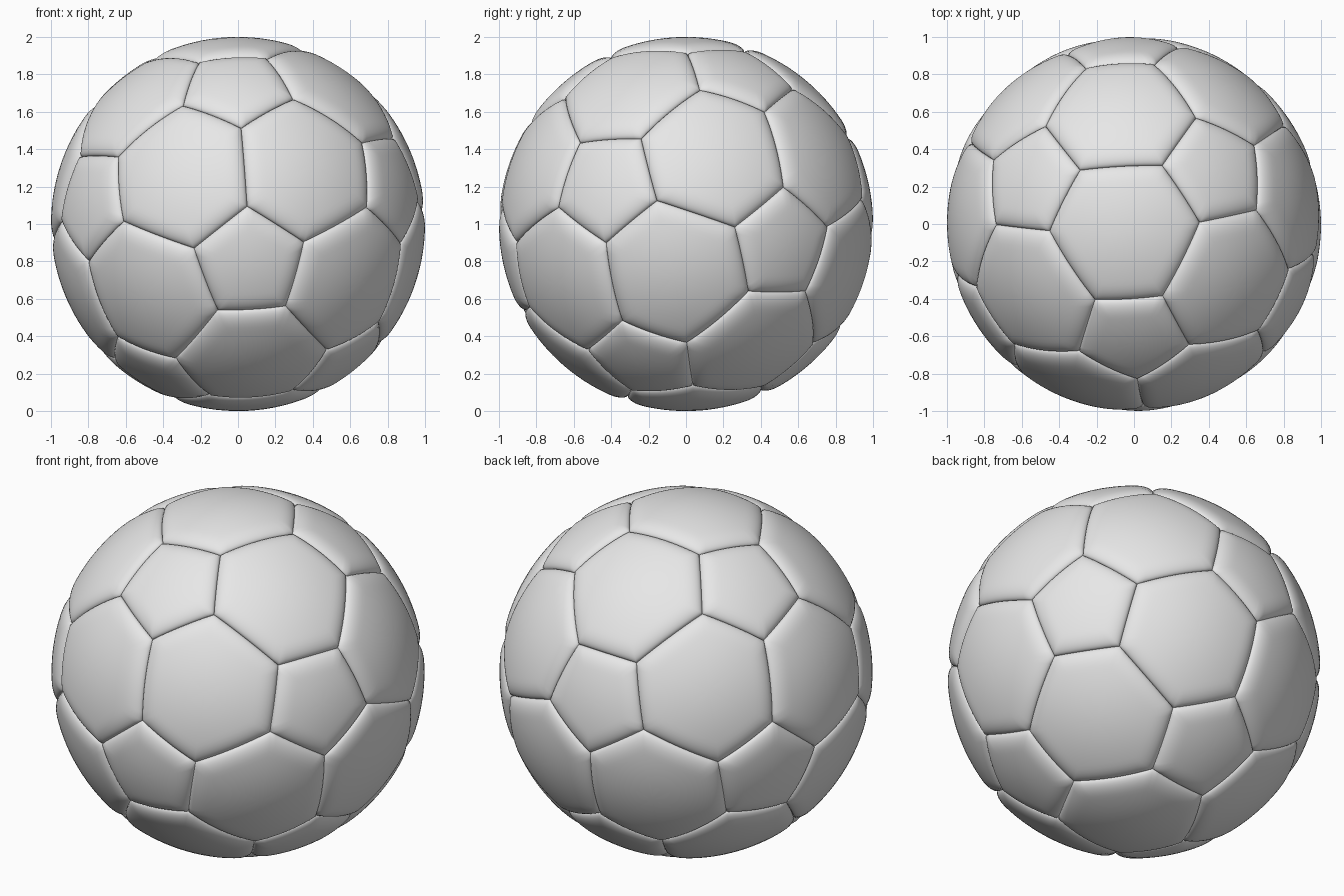
import bpy, bmesh, math
from itertools import combinations
from mathutils import Vector, Matrix

RINGS, SEGMENTS = 16, 10       # panel grid: towards the seam, along each seam
SEAM_DEPTH, SEAM_WIDTH = 0.035, 0.10
CORNER = 0.293                 # where the corners cut each icosahedron edge

cube = bpy.data.objects.get("Cube")
if cube:
    bpy.data.objects.remove(cube, do_unlink=True)

grey = bpy.data.materials.new("light_grey")
grey.use_nodes = True
grey.diffuse_color = (0.8, 0.8, 0.8, 1)
grey.node_tree.nodes["Principled BSDF"].inputs["Base Color"].default_value = (0.8, 0.8, 0.8, 1)

# Tilt of the ball
ax = Vector((0.232, 0.748, 0.622)).normalized()
ay = Vector((0.835, 0.189, -0.517))
ay = (ay - ax * ay.dot(ax)).normalized()
tilt = Matrix((ax, ay, ax.cross(ay))).transposed()

# Icosahedron directions: each one is the middle of a pentagon
phi = (1 + math.sqrt(5)) / 2
poles = []
for a in (-1, 1):
    for b in (-phi, phi):
        for p in ((0, a, b), (a, b, 0), (b, 0, a)):
            poles.append((tilt @ Vector(p)).normalized())


def adjacent(p, q):
    return 0.3 < p.dot(q) < 0.6


def ordered(centre, corners):
    """Sort corners counter-clockwise around the outward centre direction."""
    u = centre.orthogonal().normalized()
    v = centre.cross(u)
    return sorted(corners, key=lambda c: math.atan2(c.dot(v), c.dot(u)))


def add_panel(bm, centre, corners):
    """One padded panel on the sphere that dips into its seams."""
    corners = ordered(centre, corners)
    sides = list(zip(corners, corners[1:] + corners[:1]))
    normals = [p.cross(q).normalized() for p, q in sides]
    rim = [p.slerp(q, k / SEGMENTS) for p, q in sides for k in range(SEGMENTS)]

    def place(d):
        gap = max(0.0, min(math.asin(n.dot(d)) for n in normals))
        s = 1 - min(1.0, gap / SEAM_WIDTH)
        radius = 1 - SEAM_DEPTH * (1 - math.sqrt(max(0.0, 1 - s ** 2.2)))
        return bm.verts.new(d * radius + Vector((0, 0, 1)))

    hub = place(centre)
    inner = None
    for r in range(1, RINGS + 1):
        t = 1 - (1 - r / RINGS) ** 2
        ring = [place(centre.lerp(d, t).normalized()) for d in rim]
        for i in range(len(ring)):
            j = (i + 1) % len(ring)
            if inner:
                bm.faces.new((inner[i], ring[i], ring[j], inner[j]))
            else:
                bm.faces.new((hub, ring[i], ring[j]))
        inner = ring


def finish(bm, name):
    mesh = bpy.data.meshes.new(name)
    for f in bm.faces:
        f.smooth = True
    bm.to_mesh(mesh)
    bm.free()
    mesh.materials.append(grey)
    bpy.context.collection.objects.link(bpy.data.objects.new(name, mesh))


# Twelve pentagon panels
bm = bmesh.new()
for p in poles:
    add_panel(bm, p, [p.slerp(q, CORNER) for q in poles if adjacent(p, q)])
finish(bm, "pentagon_panels")

# Twenty hexagon panels
bm = bmesh.new()
for trio in combinations(poles, 3):
    pairs = list(combinations(trio, 2))
    if all(adjacent(p, q) for p, q in pairs):
        corners = [p.slerp(q, t) for p, q in pairs for t in (CORNER, 1 - CORNER)]
        add_panel(bm, sum(trio, Vector()).normalized(), corners)
finish(bm, "hexagon_panels")
